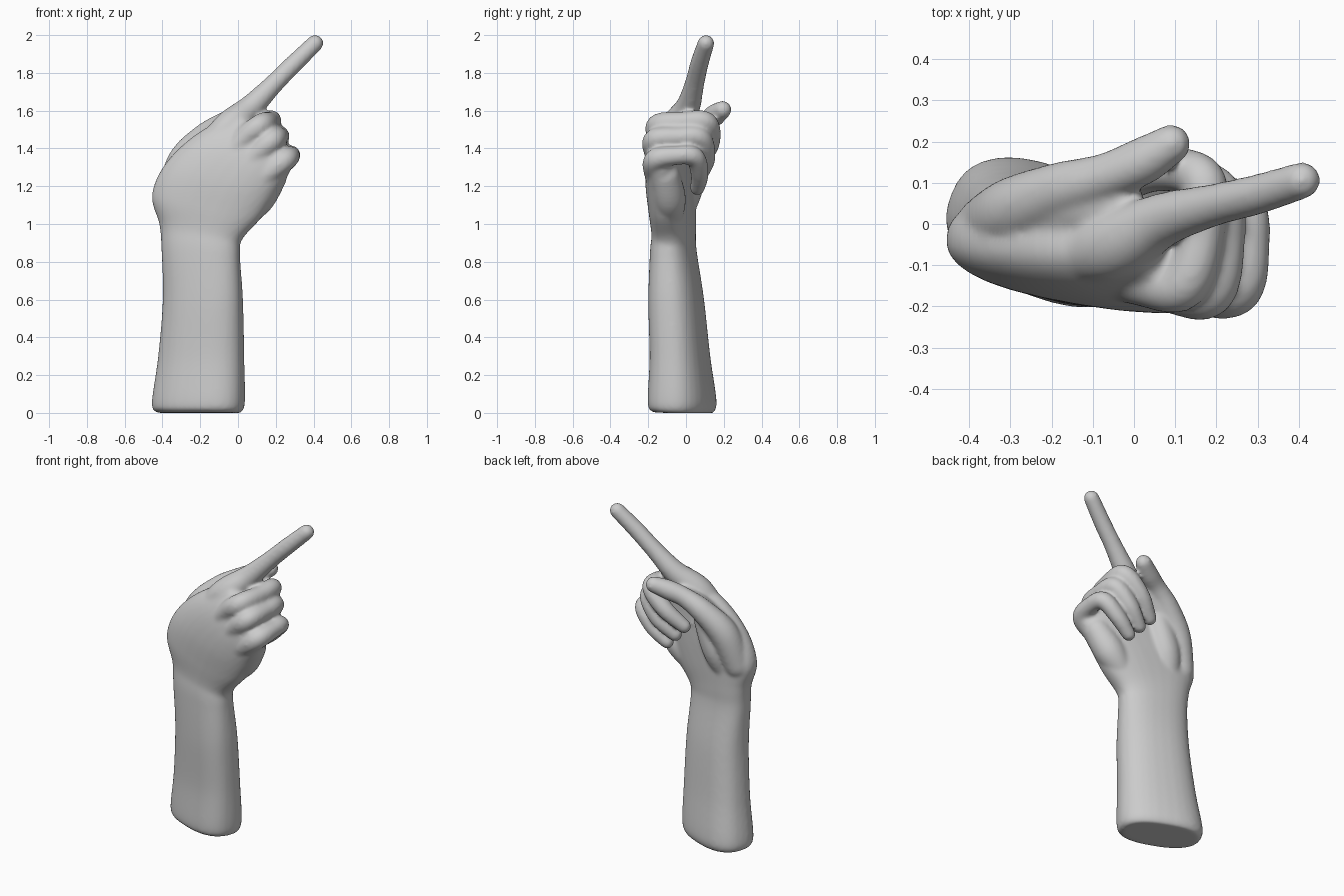
import bpy, bmesh, math
from mathutils import Vector

bm = bmesh.new()


def spline(keys, steps=8):
    """Catmull-Rom through tuples of any length."""
    out = []
    for i in range(len(keys) - 1):
        quad = [keys[max(i - 1, 0)], keys[i], keys[i + 1], keys[min(i + 2, len(keys) - 1)]]
        for s in range(steps):
            t = s / steps
            out.append([0.5 * (2 * b + (c - a) * t + (2 * a - 5 * b + 4 * c - d) * t * t
                               + (3 * b - a - 3 * c + d) * t ** 3) for a, b, c, d in zip(*quad)])
    out.append(list(keys[-1]))
    return out


def loft(rings):
    """Skin a list of point rings and cap both ends."""
    vs = [[bm.verts.new(p) for p in ring] for ring in rings]
    n = len(vs[0])
    for a, b in zip(vs, vs[1:]):
        for i in range(n):
            j = (i + 1) % n
            bm.faces.new((a[i], a[j], b[j], b[i]))
    bm.faces.new(vs[0][::-1])
    bm.faces.new(vs[-1])


def oval(c, u, v, power=1.0, n=32):
    pts = []
    for k in range(n):
        a = 2 * math.pi * k / n
        ca, sa = math.cos(a), math.sin(a)
        pts.append(c + u * math.copysign(abs(ca) ** power, ca) + v * math.copysign(abs(sa) ** power, sa))
    return pts


def slab(keys):
    """Flattened limb: each key is thumb-side point, little-finger-side point, half thickness."""
    k = spline(keys)
    A = [Vector(q[0:3]) for q in k]
    B = [Vector(q[3:6]) for q in k]
    C = [(a + b) / 2 for a, b in zip(A, B)]
    rings = []
    for i, q in enumerate(k):
        tan = C[min(i + 1, len(C) - 1)] - C[max(i - 1, 0)]
        u = (B[i] - A[i]) / 2
        rings.append(oval(C[i], u, tan.cross(u).normalized() * q[6], 0.82))
    loft(rings)


def digit(keys):
    """Tapered round tube with domed ends: keys are x, y, z, radius."""
    k = spline(keys)
    P = [Vector(q[:3]) for q in k]
    R = [q[3] for q in k]
    T = [(P[min(i + 1, len(P) - 1)] - P[max(i - 1, 0)]).normalized() for i in range(len(P))]
    dome = [math.radians(a) for a in (20, 40, 60, 80)]
    sec = [(P[0] - T[0] * R[0] * math.sin(a), T[0], R[0] * math.cos(a)) for a in dome[::-1]]
    sec += list(zip(P, T, R))
    sec += [(P[-1] + T[-1] * R[-1] * math.sin(a), T[-1], R[-1] * math.cos(a)) for a in dome]
    u = T[0].orthogonal()
    rings = []
    for c, t, r in sec:
        u = (u - t * u.dot(t)).normalized()
        rings.append(oval(c, u * r, t.cross(u) * r, 1.0, 20))
    loft(rings)


# forearm, wrist and palm
slab([
    (-0.42, 0.06, 0.0, 0.0, -0.10, 0.0, 0.13),
    (-0.445, 0.07, 0.05, 0.025, -0.11, 0.05, 0.158),
    (-0.415, 0.04, 0.3, 0.025, -0.105, 0.3, 0.142),
    (-0.392, 0.01, 0.6, 0.02, -0.115, 0.6, 0.132),
    (-0.402, -0.02, 0.86, 0.008, -0.115, 0.84, 0.112),
    (-0.415, -0.02, 1.0, 0.022, -0.11, 0.92, 0.106),
    (-0.455, -0.025, 1.15, 0.12, -0.12, 1.03, 0.112),
    (-0.39, -0.035, 1.31, 0.20, -0.135, 1.16, 0.115),
    (-0.24, -0.045, 1.46, 0.265, -0.145, 1.26, 0.105),
    (-0.03, -0.04, 1.58, 0.285, -0.155, 1.33, 0.08),
    (0.03, -0.05, 1.59, 0.28, -0.155, 1.36, 0.045),
])

# thumb, the pad at its root and the web to the index finger
digit([(-0.355, -0.01, 1.14, 0.08), (-0.29, 0.03, 1.33, 0.085), (-0.18, 0.08, 1.46, 0.07),
       (-0.07, 0.115, 1.537, 0.057), (0.02, 0.152, 1.575, 0.058), (0.09, 0.194, 1.605, 0.048)])
digit([(-0.29, -0.04, 1.02, 0.06), (-0.23, 0.005, 1.2, 0.088), (-0.16, 0.02, 1.38, 0.075)])
digit([(-0.24, 0.02, 1.36, 0.08), (-0.13, 0.04, 1.46, 0.07), (-0.03, 0.055, 1.52, 0.055)])

# heel of the palm on the little-finger side
digit([(0.0, -0.08, 1.02, 0.06), (0.10, -0.09, 1.13, 0.09), (0.18, -0.11, 1.25, 0.08)])

# pointing index finger
digit([(-0.22, -0.08, 1.33, 0.05), (-0.06, -0.055, 1.50, 0.085), (0.07, 0.01, 1.62, 0.066),
       (0.19, 0.045, 1.742, 0.052), (0.30, 0.072, 1.852, 0.049), (0.408, 0.106, 1.957, 0.045)])

# curled fingers: back-of-hand bone, knuckle, middle joint, end joint, tip
digit([(-0.12, -0.11, 1.27, 0.05), (0.02, -0.14, 1.44, 0.06), (0.12, -0.148, 1.523, 0.06),
       (0.165, -0.02, 1.54, 0.055), (0.165, 0.108, 1.538, 0.056), (0.06, 0.13, 1.435, 0.051),
       (-0.045, 0.085, 1.335, 0.042)])
digit([(-0.06, -0.12, 1.20, 0.05), (0.09, -0.155, 1.36, 0.062), (0.185, -0.165, 1.445, 0.06),
       (0.215, -0.04, 1.46, 0.055), (0.205, 0.075, 1.455, 0.056), (0.12, 0.105, 1.35, 0.051),
       (0.025, 0.075, 1.262, 0.042)])
digit([(0.0, -0.12, 1.13, 0.05), (0.15, -0.16, 1.26, 0.06), (0.25, -0.16, 1.34, 0.06),
       (0.28, -0.05, 1.362, 0.050), (0.265, 0.045, 1.355, 0.052), (0.18, 0.072, 1.265, 0.048),
       (0.09, 0.06, 1.19, 0.040)])

# fuse everything into one smooth skin
bmesh.ops.recalc_face_normals(bm, faces=bm.faces)
mesh = bpy.data.meshes.new("pointing_hand")
bm.to_mesh(mesh)
bm.free()
hand = bpy.data.objects.new("pointing_hand", mesh)
bpy.context.collection.objects.link(hand)
rm = hand.modifiers.new("fuse", 'REMESH')
rm.mode = 'VOXEL'
rm.voxel_size = 0.01
rm.use_smooth_shade = True
sm = hand.modifiers.new("soften", 'SMOOTH')
sm.factor = 0.5
sm.iterations = 12
